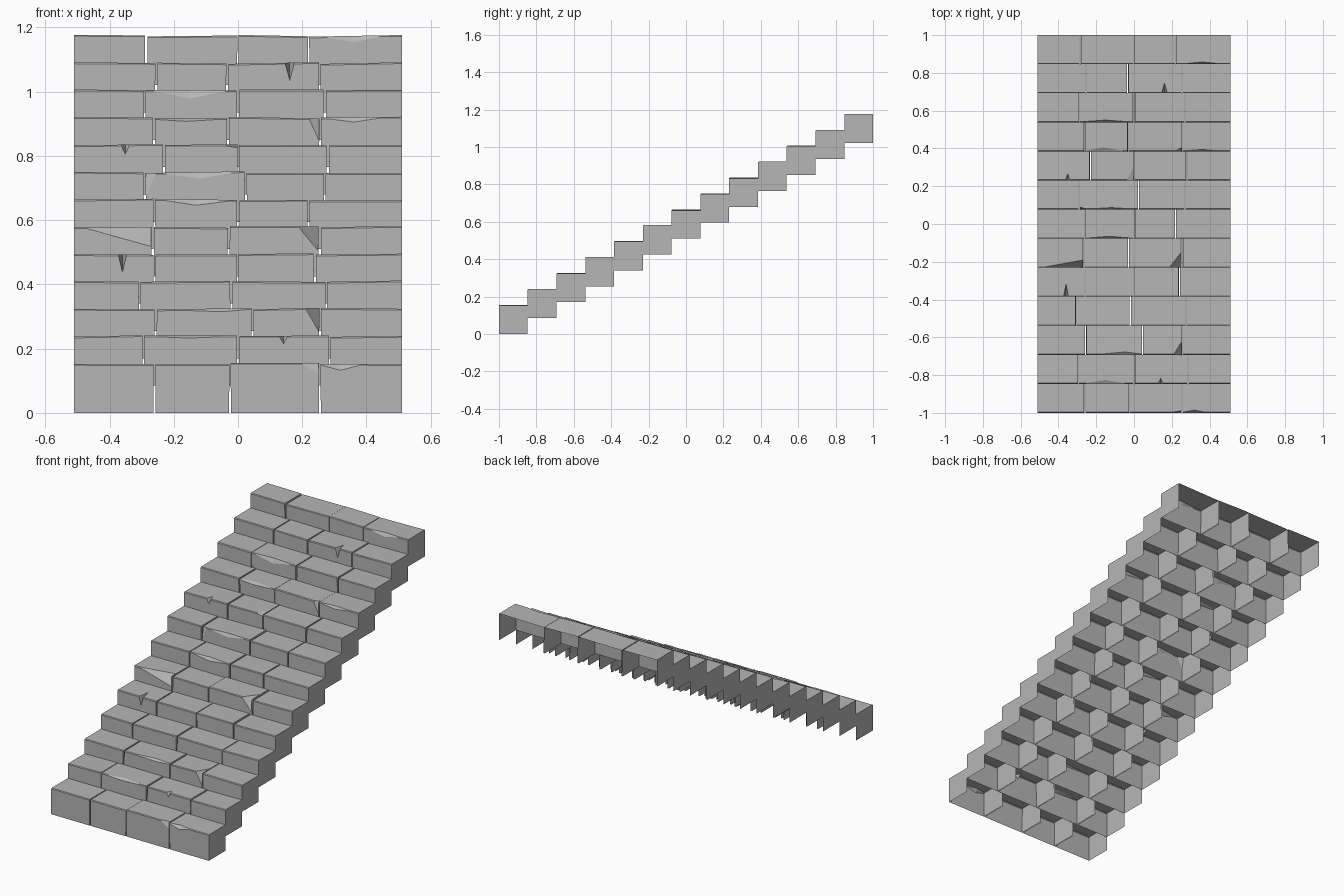
import bpy
import bmesh
import random

random.seed(4)
cube = bpy.data.objects.get("Cube")
if cube:
    bpy.data.objects.remove(cube, do_unlink=True)

# Single stone colour
stone = bpy.data.materials.new("grey stone")
stone.use_nodes = True
grey = (0.47, 0.47, 0.47, 1)
stone.diffuse_color = grey
bsdf = stone.node_tree.nodes["Principled BSDF"]
bsdf.inputs["Base Color"].default_value = grey
bsdf.inputs["Roughness"].default_value = 0.9

HALF_WIDTH = 0.511
RISE = 0.085
HEIGHT = 0.154
DEPTH = 2 / 13
GAP = 0.003
BEVEL = 0.004

# Positions of the three upright joints in each step, bottom to top
joints = [
    (-.26, -.025, .255), (-.295, 0, .285), (-.257, .045, .255),
    (-.305, -.02, .275), (-.26, 0, .24), (-.265, -.03, .255),
    (-.26, 0, .22), (-.29, .025, .27), (-.23, 0, .28),
    (-.26, -.03, .255), (-.29, 0, .27), (-.255, -.035, .255),
    (-.285, 0, .22),
]

# Worn spots per step: centre x, half width, drop down the front, cut into the top
chips = {
    0: [(.25, .05, .035, .012), (.32, .06, .02, .015)],
    1: [(.14, .012, .025, .03), (-.15, .1, .008, .02)],
    2: [(.251, .04, .075, .07), (-.05, .12, .01, .015)],
    4: [(-.36, .012, .055, .07)],
    5: [(-.269, .2, .06, .04), (.251, .06, .075, .08)],
    6: [(-.13, .1, .018, .012)],
    7: [(-.286, .03, .07, .012), (-.12, .1, .02, .01)],
    8: [(-.35, .012, .03, .035), (-.004, .035, .01, .07)],
    9: [(.251, .03, .07, .02), (.36, .08, .015, .01), (-.16, .1, .01, .02)],
    10: [(-.15, .11, .026, .012)],
    11: [(.16, .014, .055, .055)],
    12: [(.36, .08, .02, .012)],
}


def brick(name, x0, x1, step):
    """Shell with a top, front and two sides, open underneath and behind."""
    front = -1 + step * DEPTH
    base = step * RISE
    tilt = [HEIGHT + random.uniform(-.003, .003) for _ in range(2)]
    lean = [0 if abs(x) == HALF_WIDTH else random.uniform(-.002, .002) for x in (x0, x1)]
    stations = {x0: (BEVEL, BEVEL), x1: (BEVEL, BEVEL)}
    for cx, half, drop, cut in chips.get(step, []):
        if x0 - GAP < cx < x1 + GAP:
            for x in (cx - half, cx + half):
                if x0 < x < x1:
                    stations.setdefault(x, (BEVEL, BEVEL))
            stations[min(max(cx, x0), x1)] = (drop, cut)
    bm = bmesh.new()
    rows = []
    for x in sorted(stations):
        drop, cut = stations[x]
        t = (x - x0) / (x1 - x0)
        top = base + tilt[0] * (1 - t) + tilt[1] * t
        xt = x + lean[0] * (1 - t) + lean[1] * t
        profile = [(x, front, base), (xt, front, top - drop),
                   (xt, front + cut, top), (xt, front + DEPTH, top)]
        rows.append([bm.verts.new(p) for p in profile])
    # Front, worn edge and top strips
    for a, b in zip(rows, rows[1:]):
        for i in range(3):
            bm.faces.new((a[i], b[i], b[i + 1], a[i + 1]))
    # Side panels
    foot = [bm.verts.new((x, front + DEPTH, base)) for x in (x0, x1)]
    bm.faces.new([foot[0]] + rows[0])
    bm.faces.new(rows[-1][::-1] + [foot[1]])
    mesh = bpy.data.meshes.new(name)
    bm.to_mesh(mesh)
    bm.free()
    mesh.materials.append(stone)
    bpy.context.collection.objects.link(bpy.data.objects.new(name, mesh))


# Thirteen steps of four bricks each
for step, cuts in enumerate(joints):
    edges = [-HALF_WIDTH, *cuts, HALF_WIDTH]
    for n in range(4):
        left = edges[n] + (GAP if n else 0)
        right = edges[n + 1] - (GAP if n < 3 else 0)
        brick(f"step_{step + 1}_brick_{n + 1}", left, right, step)
